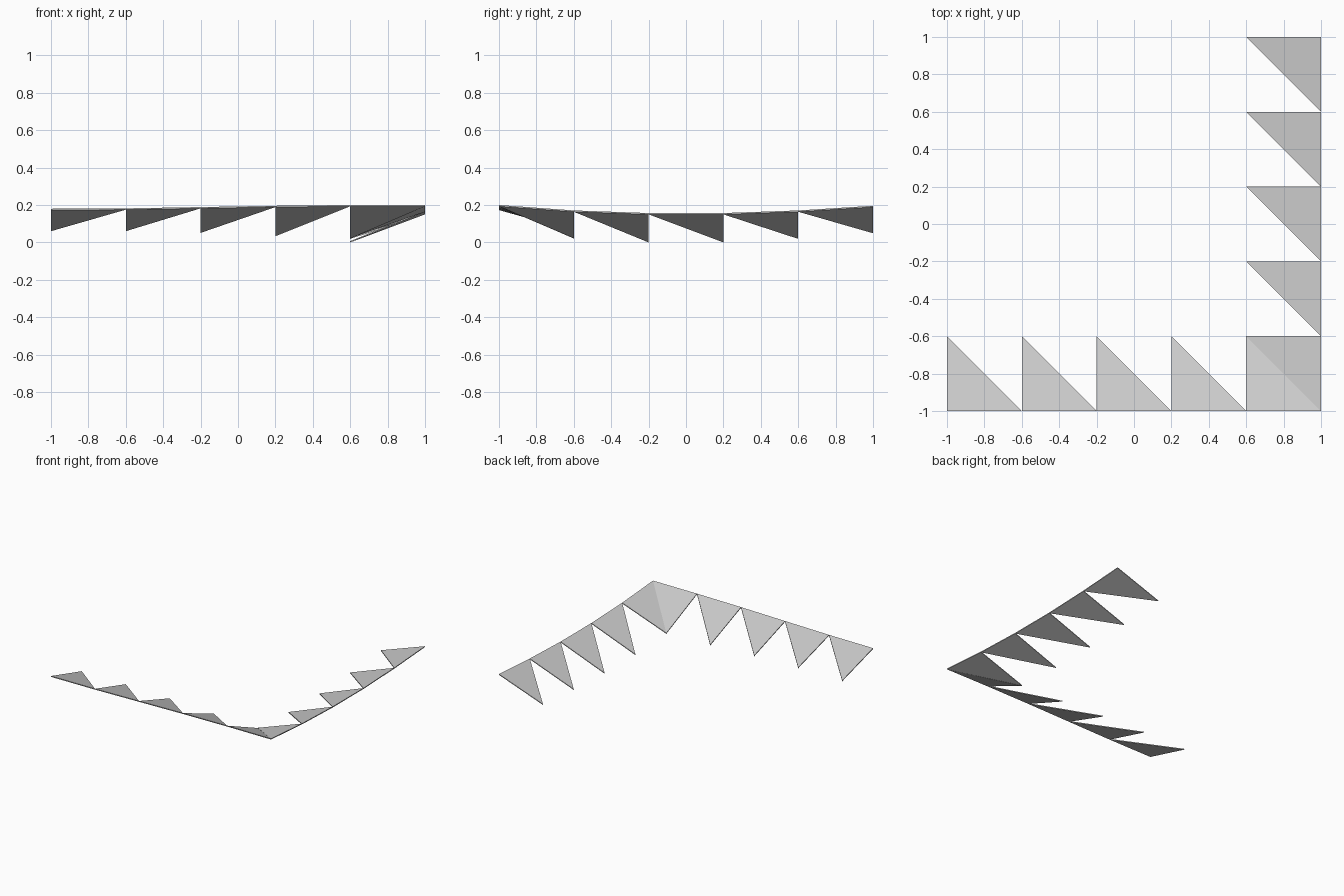
import bpy, bmesh

if "Cube" in bpy.data.objects:
    bpy.data.objects.remove(bpy.data.objects["Cube"])

grey = bpy.data.materials.new("light grey")
grey.diffuse_color = (0.6, 0.6, 0.6, 1)
grey.use_nodes = True
grey.node_tree.nodes["Principled BSDF"].inputs["Base Color"].default_value = grey.diffuse_color
T = 0.007  # panel thickness


def panel(name, pts):
    """Thin triangular sheet, extruded straight down."""
    bm = bmesh.new()
    top = [bm.verts.new(p) for p in pts]
    low = [bm.verts.new((x, y, z - T)) for x, y, z in pts]
    bm.faces.new(top)
    bm.faces.new(low[::-1])
    for i in range(3):
        j = (i + 1) % 3
        bm.faces.new((top[j], top[i], low[i], low[j]))
    bmesh.ops.recalc_face_normals(bm, faces=bm.faces)
    me = bpy.data.meshes.new(name)
    bm.to_mesh(me)
    bm.free()
    me.materials.append(grey)
    bpy.context.collection.objects.link(bpy.data.objects.new(name, me))


grid = [-1, -0.6, -0.2, 0.2, 0.6, 1]
front_edge = [0.18, 0.182, 0.189, 0.196, 0.2, 0.2]   # heights along y = -1
front_tip = [0.067, 0.067, 0.058, 0.04, 0.028]       # heights along y = -0.6
side_edge = [0.2, 0.171, 0.157, 0.157, 0.171, 0.196]  # heights along x = 1
side_tip = [0.03, 0.007, 0.007, 0.026, 0.056]        # heights along x = 0.6

for i in range(5):
    a, b = grid[i], grid[i + 1]
    # front row of pennants
    panel(f"front_panel_{i + 1}", [(a, -1, front_edge[i]),
                                   (b, -1, front_edge[i + 1]),
                                   (a, -0.6, front_tip[i])])
    # right row of pennants
    panel(f"side_panel_{i + 1}", [(1, a, side_edge[i]),
                                  (1, b, side_edge[i + 1]),
                                  (0.6, b, side_tip[i])])
